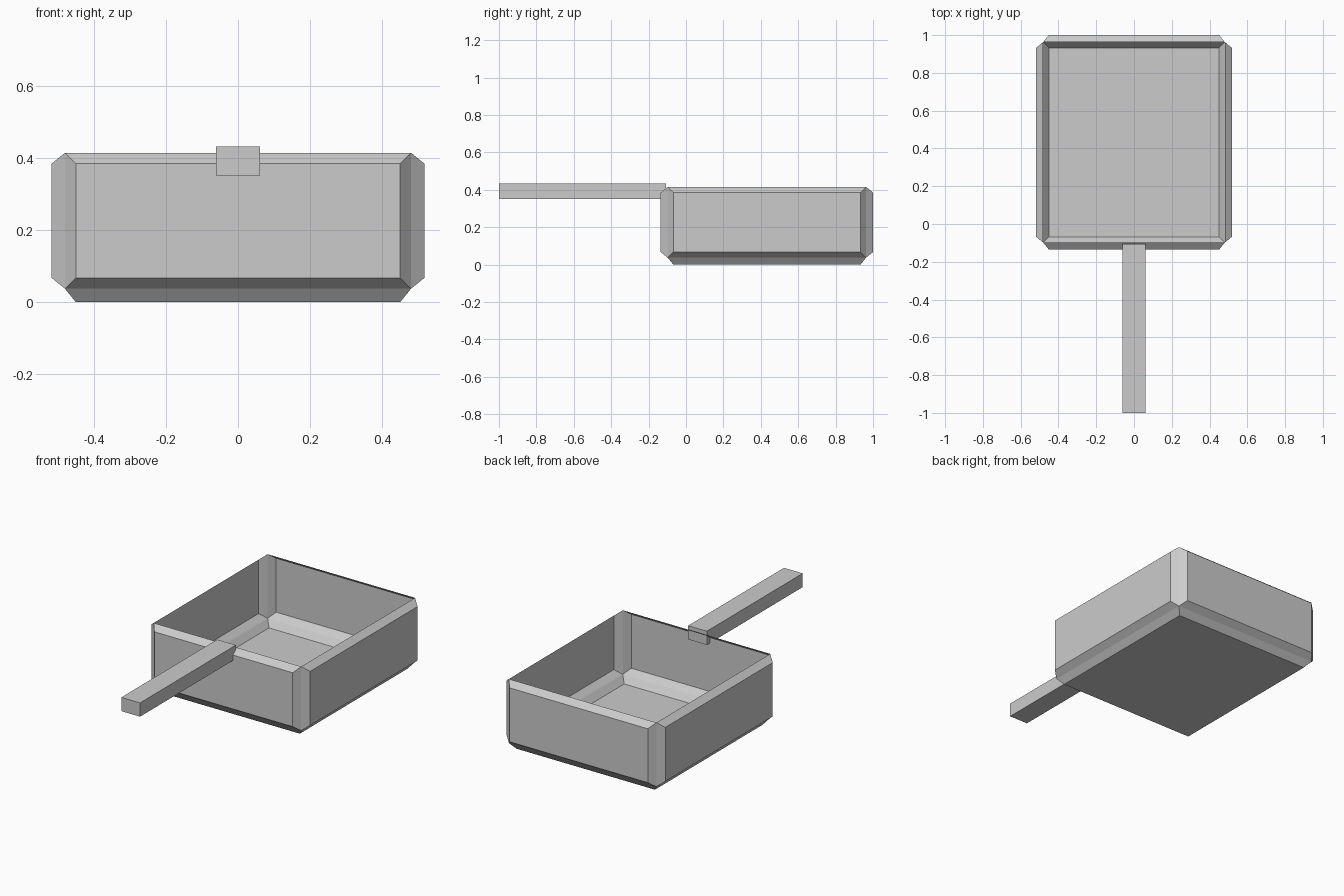
import bpy
import bmesh
from mathutils import Matrix, Vector

cube = bpy.data.objects.get("Cube")
if cube:
    bpy.data.objects.remove(cube, do_unlink=True)

# One plain grey for the whole pan
grey = bpy.data.materials.new("plain grey")
grey.use_nodes = True
colour = (0.6, 0.6, 0.6, 1)
grey.diffuse_color = colour
grey.node_tree.nodes["Principled BSDF"].inputs["Base Color"].default_value = colour


def box(low, high):
    low, high = Vector(low), Vector(high)
    bm = bmesh.new()
    place = Matrix.Translation((low + high) / 2) @ Matrix.Diagonal((*(high - low), 1))
    bmesh.ops.create_cube(bm, size=1, matrix=place)
    return bm


def finish(bm, name):
    mesh = bpy.data.meshes.new(name)
    bm.to_mesh(mesh)
    bm.free()
    mesh.materials.append(grey)
    obj = bpy.data.objects.new(name, mesh)
    bpy.context.collection.objects.link(obj)
    return obj


# Pan body: an open box whose walls and floor are each inset and pushed outward
bm = box((-0.481, -0.098, 0.037), (0.481, 0.963, 0.415))
bm.normal_update()
lid = [f for f in bm.faces if f.normal.z > 0.9]
bmesh.ops.delete(bm, geom=lid, context='FACES')
bmesh.ops.inset_individual(bm, faces=bm.faces[:], thickness=0.03, depth=0.037,
                           use_even_offset=True)
finish(bm, "pan_body")

# Handle: a straight square bar resting through the front rim
finish(box((-0.061, -1, 0.352), (0.061, -0.107, 0.433)), "handle")
